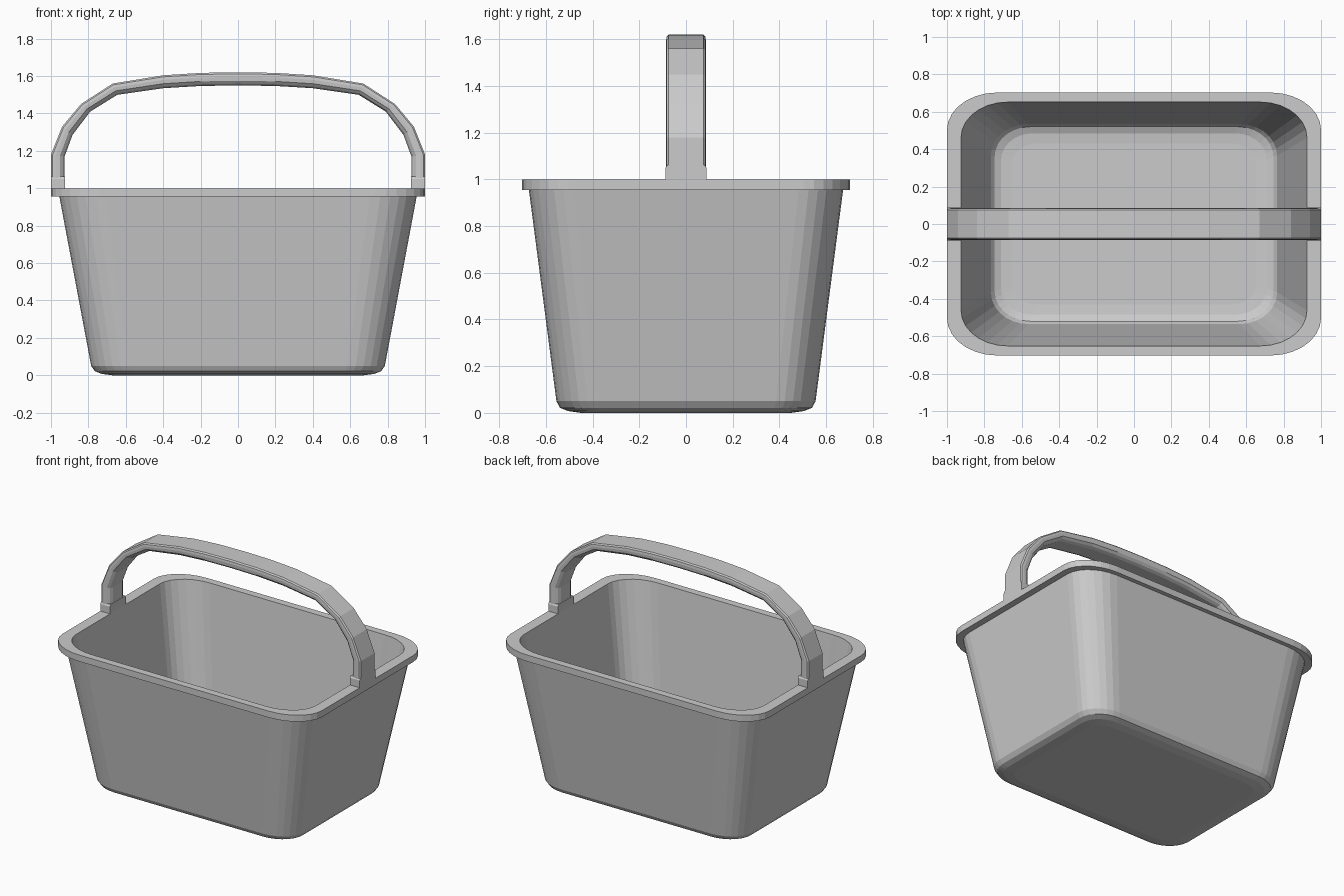
import bpy, bmesh
from math import sin, cos, pi

if "Cube" in bpy.data.objects:
    bpy.data.objects.remove(bpy.data.objects["Cube"])

mat = bpy.data.materials.new("grey plastic")
mat.use_nodes = True
grey = (0.6, 0.6, 0.6, 1)
mat.diffuse_color = grey
mat.node_tree.nodes["Principled BSDF"].inputs["Base Color"].default_value = grey


def loft(name, rings, loop=False):
    """Skin a list of closed rings, capping both ends unless looped."""
    bm = bmesh.new()
    loops = [[bm.verts.new(p) for p in ring] for ring in rings]
    n = len(loops[0])
    pairs = list(zip(loops, loops[1:]))
    for a, b in pairs:
        for i in range(n):
            j = (i + 1) % n
            bm.faces.new((a[i], a[j], b[j], b[i]))
    bm.faces.new(loops[0][::-1])
    bm.faces.new(loops[-1])
    bmesh.ops.recalc_face_normals(bm, faces=bm.faces)
    mesh = bpy.data.meshes.new(name)
    bm.to_mesh(mesh)
    bm.free()
    mesh.materials.append(mat)
    obj = bpy.data.objects.new(name, mesh)
    bpy.context.collection.objects.link(obj)
    return obj


def rounded_ring(hx, hy, rx, ry, z, steps=7):
    """Rectangle with elliptical corners."""
    pts = []
    for q, (sx, sy) in enumerate([(1, 1), (-1, 1), (-1, -1), (1, -1)]):
        for k in range(steps + 1):
            a = (q + k / steps) * pi / 2
            pts.append((sx * (hx - rx) + rx * cos(a), sy * (hy - ry) + ry * sin(a), z))
    return pts


# Tub: outer wall, overhanging rim, inner wall and floor in one skin
tub_profile = [
    (0.67, 0.45, 0.13, 0.10, 0.0),
    (0.73, 0.505, 0.17, 0.14, 0.008),
    (0.765, 0.54, 0.19, 0.16, 0.022),
    (0.785, 0.555, 0.20, 0.17, 0.05),
    (0.955, 0.673, 0.25, 0.19, 0.955),
    (1.0, 0.703, 0.27, 0.20, 0.955),
    (1.0, 0.703, 0.27, 0.20, 1.0),
    (0.925, 0.652, 0.25, 0.19, 1.0),
    (0.765, 0.535, 0.20, 0.17, 0.075),
    (0.745, 0.52, 0.19, 0.16, 0.05),
    (0.71, 0.485, 0.17, 0.14, 0.035),
    (0.65, 0.43, 0.13, 0.10, 0.03),
]
loft("tub", [rounded_ring(*p) for p in tub_profile])

# Handle: outer and inner edges of the right half, mirrored to the left
outer = [(1, 1.05), (1, 1.18), (0.94, 1.33), (0.84, 1.45), (0.67, 1.56), (0.4, 1.604), (0.2, 1.617)]
inner = [(0.927, 1.05), (0.927, 1.17), (0.885, 1.285), (0.79, 1.41), (0.645, 1.5), (0.4, 1.535), (0.2, 1.547)]


def mirrored(path, top):
    return path + [(0, top)] + [(-x, z) for x, z in reversed(path)]


# Section as (share of thickness, half width), rounded more on the inside
half = [(0, 0.075), (0.12, 0.083), (0.35, 0.085), (0.65, 0.083), (0.87, 0.07), (1, 0.05)]
section = half + [(t, -w) for t, w in reversed(half)]
rings = [
    [(ox + (ix - ox) * t, w, oz + (iz - oz) * t) for t, w in section]
    for (ox, oz), (ix, iz) in zip(mirrored(outer, 1.62), mirrored(inner, 1.55))
]
loft("handle", rings)

# Square sockets where the handle meets the rim
for side, name in ((1, "left_socket"), (-1, "right_socket")):
    levels = [(0.088, 0.99), (0.088, 1.05), (0.08, 1.062)]
    loft(name, [[(side * x, w * s, z) for x, s in ((0.925, -1), (1, -1), (1, 1), (0.925, 1))]
                for w, z in levels])
